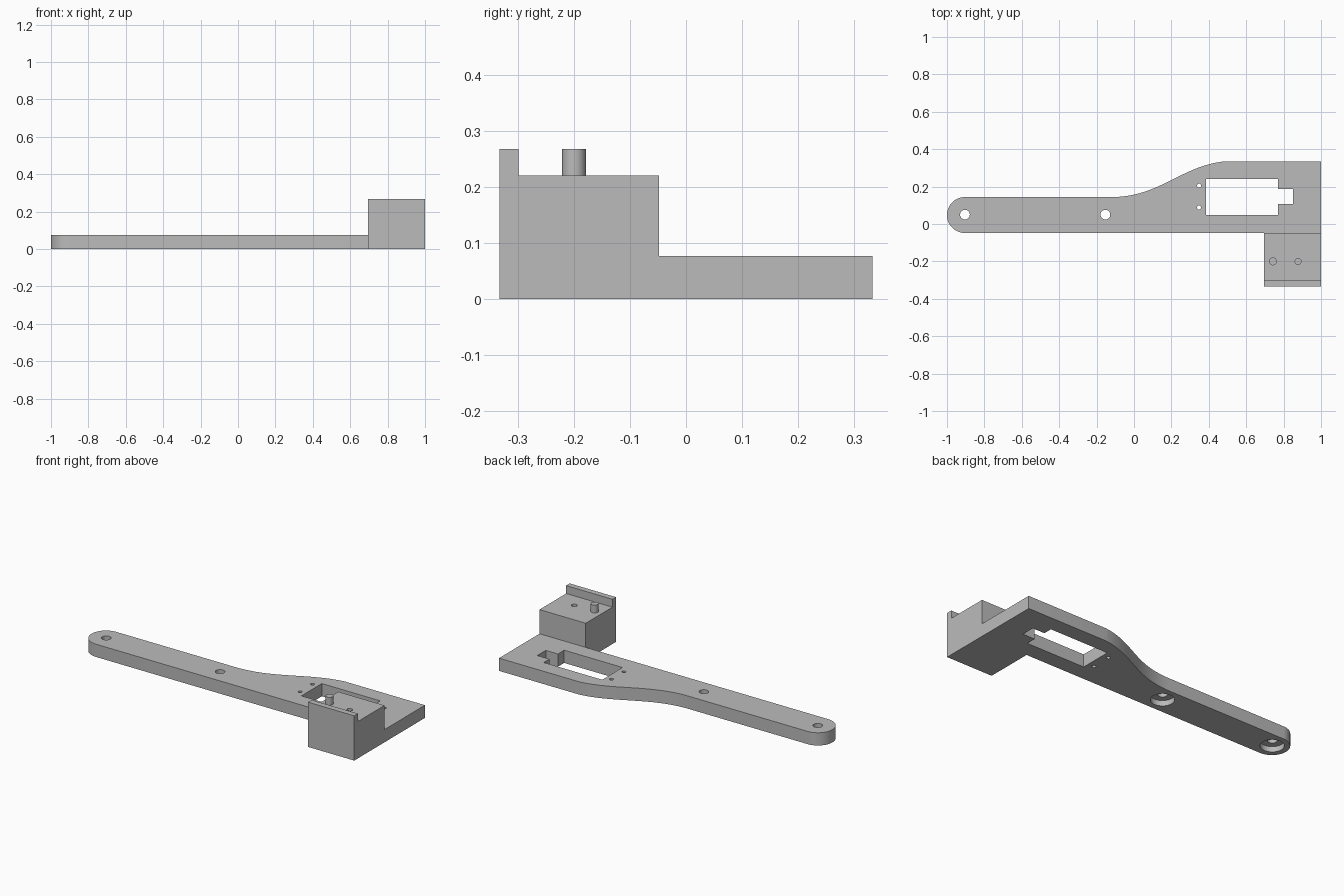
import bpy, bmesh
from math import pi, cos, sin, radians
from mathutils import Vector
from mathutils.geometry import interpolate_bezier

cube = bpy.data.objects.get("Cube")
if cube:
    bpy.data.objects.remove(cube, do_unlink=True)

grey = bpy.data.materials.new("plain grey")
grey.use_nodes = True
colour = (0.5, 0.5, 0.5, 1)
grey.diffuse_color = colour
grey.node_tree.nodes["Principled BSDF"].inputs["Base Color"].default_value = colour

THICK = 0.076           # plate thickness
FRONT = -0.048          # front edge of the plate
BLOCK_X = 0.695         # left end of the block
DECK, LIP = 0.22, 0.267  # block deck and lip heights
END_X, MID_Y, END_R = -0.904, 0.048, 0.096


def prism(name, points, offset):
    """Extrude a closed outline of 3D points along an offset."""
    bm = bmesh.new()
    face = bm.faces.new([bm.verts.new(p) for p in points])
    extruded = bmesh.ops.extrude_face_region(bm, geom=[face])["geom"]
    verts = [g for g in extruded if isinstance(g, bmesh.types.BMVert)]
    bmesh.ops.translate(bm, verts=verts, vec=offset)
    bmesh.ops.recalc_face_normals(bm, faces=bm.faces)
    mesh = bpy.data.meshes.new(name)
    bm.to_mesh(mesh)
    bm.free()
    mesh.materials.append(grey)
    obj = bpy.data.objects.new(name, mesh)
    bpy.context.collection.objects.link(obj)
    return obj


def cylinder(name, x, y, r, z0, z1, n=40):
    ring = [(x + r * cos(2 * pi * i / n), y + r * sin(2 * pi * i / n), z0) for i in range(n)]
    return prism(name, ring, (0, 0, z1 - z0))


def combine(target, tool, operation):
    """Apply a boolean and discard its tool."""
    tool.hide_render = True
    mod = target.modifiers.new(operation.lower(), 'BOOLEAN')
    mod.operation, mod.solver, mod.object = operation, 'EXACT', tool
    bpy.context.view_layer.objects.active = target
    bpy.ops.object.modifier_apply(modifier=mod.name)
    bpy.data.objects.remove(tool, do_unlink=True)


# Arm plate: rounded end, straight edges and a flowing shoulder
back_y = 0.333
shoulder = interpolate_bezier(Vector((0.47, back_y, 0)), Vector((0.25, 0.305, 0)),
                              Vector((0.13, 0.144, 0)), Vector((-0.12, 0.144, 0)), 32)
outline = [(1, FRONT, 0), (1, back_y, 0)] + [tuple(p) for p in shoulder]
steps = 32
outline += [(END_X + END_R * cos(pi / 2 + pi * i / steps),
             MID_Y + END_R * sin(pi / 2 + pi * i / steps), 0) for i in range(steps + 1)]
outline[-1] = (END_X, FRONT, 0)
plate = prism("arm_plate", outline, (0, 0, THICK))

# Raised block with a lip along its front
profile = [(-0.333, 0), (FRONT, 0), (FRONT, DECK), (-0.299, DECK), (-0.299, LIP), (-0.333, LIP)]
block = prism("raised_block", [(BLOCK_X, y, z) for y, z in profile], (1 - BLOCK_X, 0, 0))
combine(plate, block, 'UNION')

# Rectangular window with a notch at one end
window = [(0.385, 0.048), (0.77, 0.048), (0.77, 0.107), (0.85, 0.107),
          (0.85, 0.187), (0.77, 0.187), (0.77, 0.24), (0.385, 0.24)]
combine(plate, prism("window_cutter", [(x, y, -0.1) for x, y in window], (0, 0, 0.3)), 'DIFFERENCE')

# Bolt holes with counterbores underneath
for x in (END_X, -0.153):
    combine(plate, cylinder("bolt_cutter", x, MID_Y + 0.002, 0.026, -0.1, 0.2), 'DIFFERENCE')
    combine(plate, cylinder("counterbore_cutter", x, MID_Y + 0.002, 0.064, -0.1, 0.032), 'DIFFERENCE')

# Pilot holes beside the window and a blind hole in the block
for y in (0.088, 0.205):
    combine(plate, cylinder("pilot_cutter", 0.348, y, 0.011, -0.1, 0.2, 24), 'DIFFERENCE')
combine(plate, cylinder("blind_cutter", 0.877, -0.2, 0.016, 0.1, 0.4, 24), 'DIFFERENCE')

# Locating pin on the block
pin = cylinder("locating_pin", 0.743, -0.2, 0.021, DECK - 0.01, LIP)

plate.name = "bracket_arm"
for obj in (plate, pin):
    bpy.ops.object.select_all(action='DESELECT')
    obj.select_set(True)
    bpy.context.view_layer.objects.active = obj
    bpy.ops.object.shade_smooth_by_angle(angle=radians(30))
